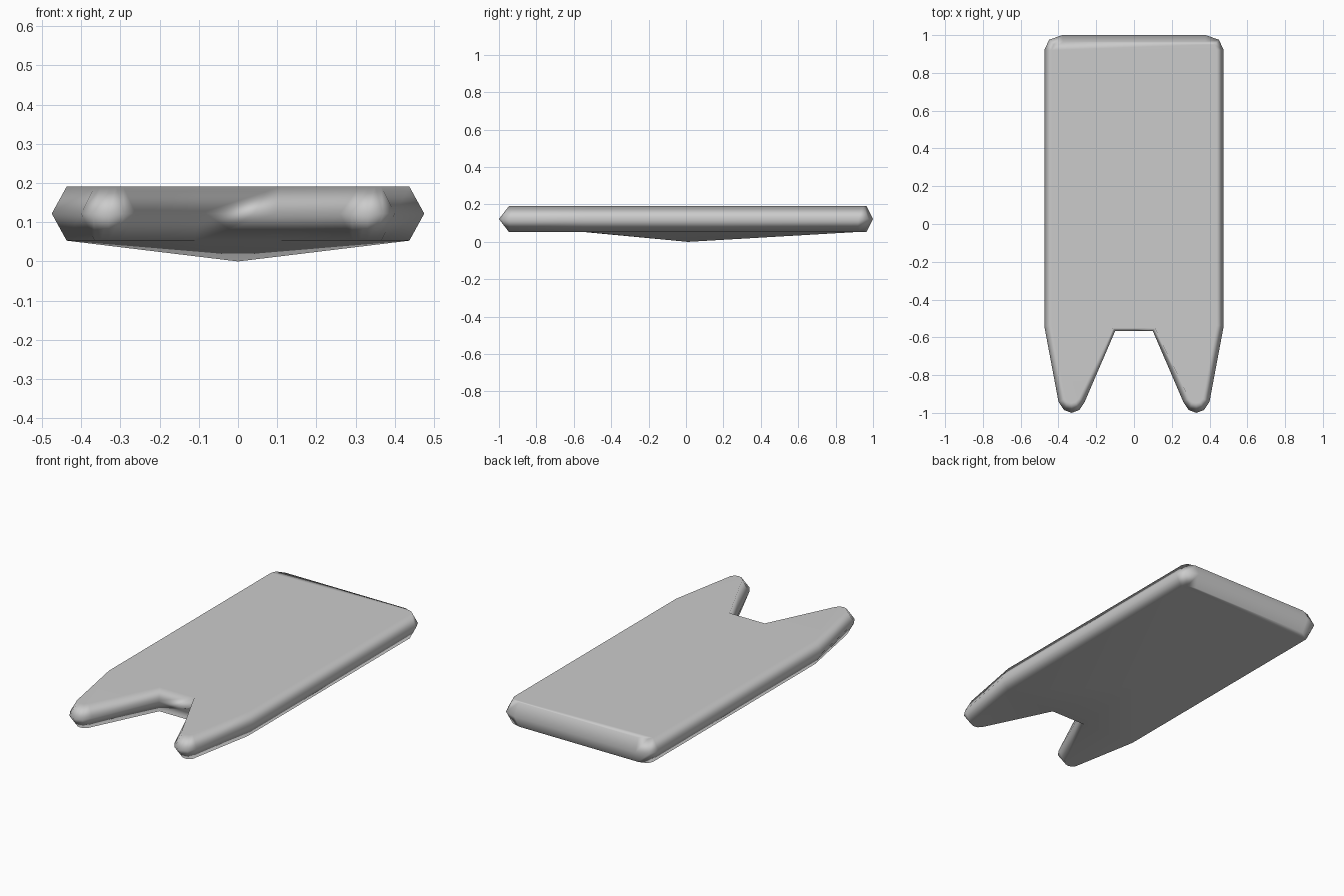
import bpy
import bmesh

cube = bpy.data.objects.get("Cube")
if cube:
    bpy.data.objects.remove(cube, do_unlink=True)

# Single grey finish
grey = bpy.data.materials.new("plain grey")
grey.use_nodes = True
colour = (0.6, 0.6, 0.6, 1)
grey.diffuse_color = colour
grey.node_tree.nodes["Principled BSDF"].inputs["Base Color"].default_value = colour

BOTTOM, MIDDLE, TOP = 0.053, 0.122, 0.191

# Half outline from notch, round the prong tip, to the back corner:
# widest ring (x, y) and the inset ring (x, y)
half = [
    ((0.10, -0.567), (0.11, -0.55)),
    ((0.26, -0.94), (0.293, -0.925)),
    ((0.29, -0.985), (0.31, -0.942)),
    ((0.33, -1.0), (0.33, -0.947)),
    ((0.37, -0.985), (0.35, -0.942)),
    ((0.40, -0.94), (0.365, -0.925)),
    ((0.475, -0.54), (0.437, -0.535)),
    ((0.475, 0.92), (0.437, 0.92)),
    ((0.45, 0.975), (0.425, 0.95)),
    ((0.38, 1.0), (0.375, 0.965)),
]
outline = half + [((-a[0], a[1]), (-b[0], b[1])) for a, b in reversed(half)]
count = len(outline)

bm = bmesh.new()
middle = [bm.verts.new((*wide, MIDDLE)) for wide, inset in outline]
top = [bm.verts.new((*inset, TOP)) for wide, inset in outline]
bottom = [bm.verts.new((*inset, BOTTOM)) for wide, inset in outline]

# Bevelled rim
for i in range(count):
    j = (i + 1) % count
    bm.faces.new((middle[i], middle[j], top[j], top[i]))
    bm.faces.new((bottom[i], bottom[j], middle[j], middle[i]))

# Flat prongs and back strip on both sides
prong, strip = range(0, 7), range(7, 13)
for ring in (top, bottom):
    for part in (prong, [count - 1 - i for i in prong], strip):
        bm.faces.new([ring[i] for i in part])

# Flat deck above, shallow peaked keel below
body = (0, 6, 7, 12, 13, 19)
bm.faces.new([top[i] for i in body])
apex = bm.verts.new((0, 0.01, 0))
for a, b in zip(body, body[1:] + body[:1]):
    bm.faces.new((bottom[b], bottom[a], apex))

bmesh.ops.recalc_face_normals(bm, faces=bm.faces[:])
mesh = bpy.data.meshes.new("notched_board")
bm.to_mesh(mesh)
bm.free()
mesh.materials.append(grey)
mesh.shade_smooth()

board = bpy.data.objects.new("notched_board", mesh)
bpy.context.collection.objects.link(board)

# Keep the large faces flat while the rim stays soft
weighted = board.modifiers.new("soft_rim", 'WEIGHTED_NORMAL')
weighted.mode = 'FACE_AREA'
weighted.weight = 80
